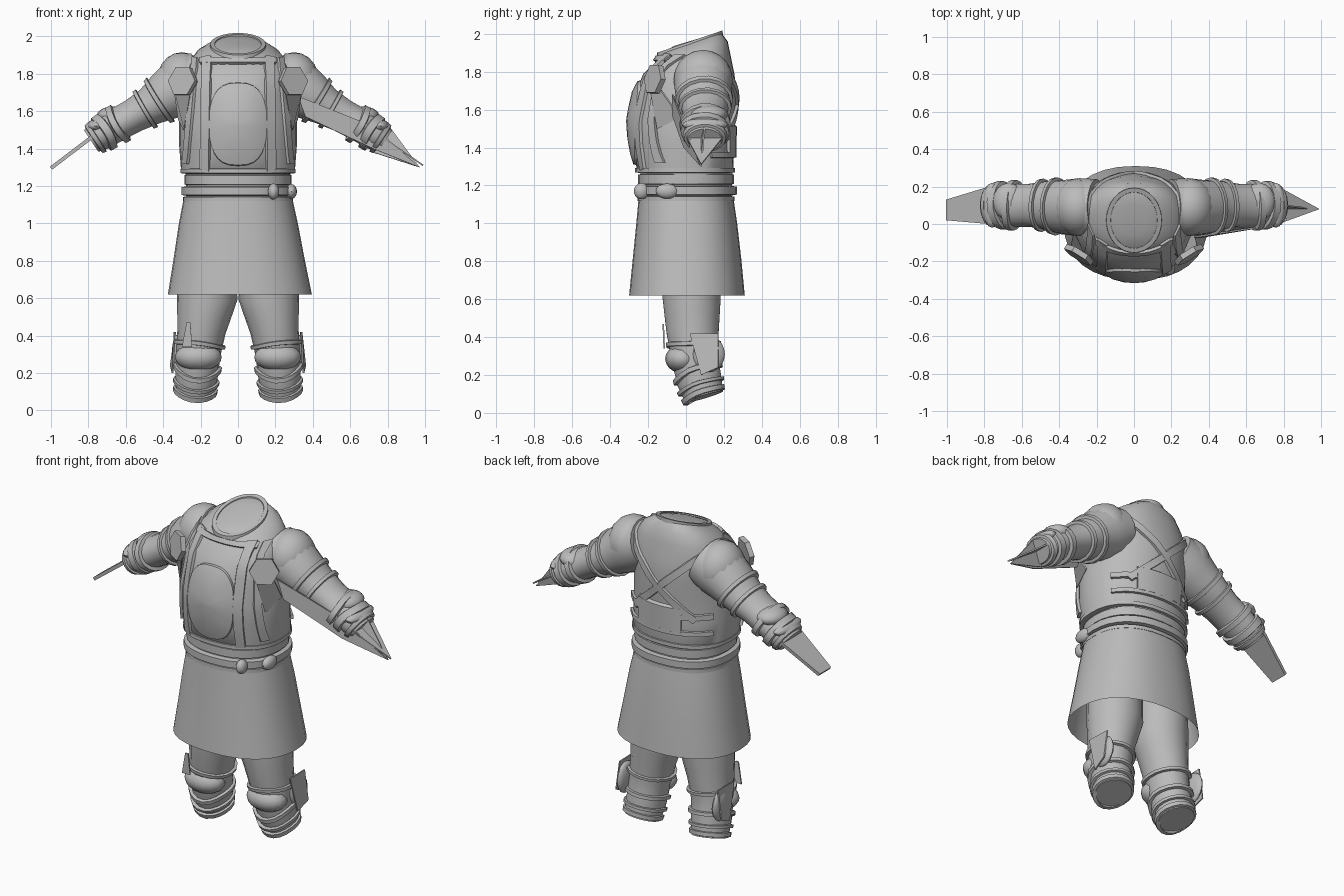
import bpy, bmesh, math
from mathutils import Vector as V
from mathutils.bvhtree import BVHTree

old = bpy.data.objects.get("Cube")
if old:
    bpy.data.objects.remove(old)

grey = bpy.data.materials.new("plain_grey")
grey.use_nodes = True
grey.diffuse_color = (0.5, 0.5, 0.5, 1)
grey.node_tree.nodes["Principled BSDF"].inputs["Base Color"].default_value = (0.5, 0.5, 0.5, 1)


def finish(name, bm, angle=40):
    bmesh.ops.recalc_face_normals(bm, faces=bm.faces)
    me = bpy.data.meshes.new(name)
    bm.to_mesh(me)
    bm.free()
    me.materials.append(grey)
    ob = bpy.data.objects.new(name, me)
    bpy.context.collection.objects.link(ob)
    bpy.ops.object.select_all(action='DESELECT')
    ob.select_set(True)
    bpy.context.view_layer.objects.active = ob
    bpy.ops.object.shade_smooth_by_angle(angle=math.radians(angle))
    return ob


def loft(name, rings, caps=(False, False), closed=False):
    bm = bmesh.new()
    vs = [[bm.verts.new(p) for p in r] for r in rings]
    n = len(vs[0])
    pairs = list(zip(vs, vs[1:])) + ([(vs[-1], vs[0])] if closed else [])
    for a, b in pairs:
        for i in range(n):
            j = (i + 1) % n
            bm.faces.new((a[i], a[j], b[j], b[i]))
    for use, r in zip(caps, (vs[0], vs[-1])):
        if use:
            bm.faces.new(r)
    return finish(name, bm)


def flat_ring(z, hx, front, back, tilt=0.0, cx=0.0, power=2.3, n=32):
    """Rounded body cross-section, optionally tilted up towards the back."""
    cy, hy, pts = (front + back) / 2, (back - front) / 2, []
    for i in range(n):
        a = math.tau * i / n
        c, s = math.cos(a), math.sin(a)
        x = hx * math.copysign(abs(c) ** (2 / power), c)
        y = hy * math.copysign(abs(s) ** (2 / power), s)
        pts.append(V((cx + x, cy + y, z + tilt * (cy + y))))
    return pts


def limb_ring(path, t, side, grow=0.0, dip=0.0, n=18):
    """Cross-section of a limb at path parameter t."""
    i = min(int(t), len(path) - 2)
    f = t - i
    p, q = V(path[i]), V(path[i + 1])
    m = p.lerp(q, f)
    lo, hi = V(path[max(i - 1, 0)]), V(path[min(i + 2, len(path) - 1)])
    d = ((q - lo).xyz.normalized().lerp((hi - p).xyz.normalized(), f)).normalized()
    u = (V(side) - d * d.dot(V(side))).normalized()
    w = d.cross(u)
    out = []
    for k in range(n):
        a = math.tau * k / n
        off = u * math.cos(a) * (m[4] + grow) + w * math.sin(a) * (m[3] + grow)
        front = max(0, -off.normalized().y) ** 2
        out.append(m.xyz + off + d * dip * front)
    return out


def band(name, path, t, side, width=0.12, grow=0.016, dip=0.0):
    steps = ((-width, -0.01), (-width * .7, grow), (width * .7, grow), (width, -0.01))
    loft(name, [limb_ring(path, t + dt, side, g, dip) for dt, g in steps], closed=True)


def slab(name, pts, thick=0.008):
    """Thin flat plate through a polygon."""
    bm = bmesh.new()
    pts = [V(p) for p in pts]
    nrm = (pts[1] - pts[0]).cross(pts[2] - pts[0]).normalized() * thick / 2
    a = [bm.verts.new(p + nrm) for p in pts]
    b = [bm.verts.new(p - nrm) for p in pts]
    bm.faces.new(a)
    bm.faces.new(b[::-1])
    for i in range(len(a)):
        j = (i + 1) % len(a)
        bm.faces.new((a[i], b[i], b[j], a[j]))
    return finish(name, bm, 20)


def blob(name, centre, size):
    bm = bmesh.new()
    bmesh.ops.create_uvsphere(bm, u_segments=16, v_segments=10, radius=1)
    for v in bm.verts:
        v.co = V([c + s * k for c, s, k in zip(centre, size, v.co)])
    return finish(name, bm)


# Torso, closed at the sloping neckline
torso = loft("torso", [
    flat_ring(1.12, .275, -.24, .24), flat_ring(1.27, .28, -.24, .245),
    flat_ring(1.29, .305, -.26, .25), flat_ring(1.42, .315, -.285, .25, power=2.1),
    flat_ring(1.54, .315, -.295, .255, power=2), flat_ring(1.68, .30, -.27, .27, power=2),
    flat_ring(1.79, .29, -.225, .255), flat_ring(1.86, .26, -.17, .235, .12),
    flat_ring(1.905, .22, -.15, .22, .25), flat_ring(1.935, .16, -.14, .19, .34),
    flat_ring(1.945, .13, -.125, .17, .34), flat_ring(1.955, .07, -.06, .10, .3)], (True, True))
bm = bmesh.new()
bm.from_mesh(torso.data)
skin = BVHTree.FromBMesh(bm)
bm.free()


def on_torso(x, z, lift, sign):
    """Point on the torso front (sign -1) or back (sign 1)."""
    hit, nrm, _, _ = skin.ray_cast(V((x, sign * 2, z)), V((0, -sign, 0)))
    if hit is None:
        return V((x, .08, z))
    if nrm.y * sign < 0:
        nrm = -nrm
    return hit + nrm * lift


def strap(name, a, b, sign, width=0.028, steps=10):
    """Padded strap laid over the torso between two (x, z) points."""
    a, b = V(a), V(b)
    d = (b - a).normalized()
    side = V((-d.y, d.x)) * width
    rings = []
    for k in range(steps + 1):
        p = a.lerp(b, k / steps)
        rings.append([on_torso(*(p + side * s), h, sign)
                      for s, h in ((-1, -.01), (-.8, .016), (.8, .016), (1, -.01))])
    loft(name, rings, (True, True))


# Raised belly plate on the breast
rings = []
for r, h in ((1.0, -.004), (.96, .014), (.7, .02), (.35, .022), (.08, .022)):
    ring = []
    for k in range(28):
        a = math.tau * k / 28
        c, s = math.cos(a), math.sin(a)
        x = .155 * r * math.copysign(abs(c) ** .75, c)
        z = 1.53 + .225 * r * math.copysign(abs(s) ** .75, s)
        ring.append(on_torso(x, z, h, -1))
    rings.append(ring)
loft("belly_plate", rings, (False, True))

# Breastplate edging and harness
for s, nm in ((1, "left"), (-1, "right")):
    strap(nm + "_chest_strap", (s * .175, 1.29), (s * .165, 1.885), -1)
    strap(nm + "_chest_edge", (s * .275, 1.32), (s * .225, 1.88), -1, .016)
    strap(nm + "_back_strap", (s * .24, 1.85), (-s * .2, 1.44), 1, .024)
strap("neck_edge", (-.2, 1.865), (.2, 1.865), -1, .016)
strap("back_band_upper", (-.27, 1.46), (.27, 1.46), 1, .02)
strap("back_band_lower", (-.27, 1.36), (.27, 1.36), 1, .016)
strap("back_pouch", (-.13, 1.44), (.16, 1.44), 1, .09)


def hoop(name, z0, z1, hx, front, back, bulge):
    zm = (z1 - z0) * .25
    loft(name, [flat_ring(z, hx + g, front - g, back + g) for z, g in
                ((z0, -.02), (z0 + zm / 2, bulge), (z1 - zm / 2, bulge), (z1, -.02))], closed=True)


hoop("breastplate_hem", 1.265, 1.295, .30, -.26, .25, .008)
hoop("belt", 1.145, 1.2, .285, -.25, .25, .018)
hoop("waist_sash", 1.2, 1.265, .275, -.24, .24, .012)
hoop("skirt_waist", 1.115, 1.145, .285, -.245, .245, .01)
blob("belt_buckle", (.19, -.235, 1.17), (.03, .04, .043))
blob("belt_loop", (.285, -.10, 1.17), (.03, .06, .04))

# Collar rim
loft("collar", [flat_ring(z, h, -h - .005, h + .045, .34, power=2) for z, h in
                ((1.925, .15), (1.952, .148), (1.952, .125), (1.93, .122))], closed=True)

# Long open skirt
loft("skirt", [flat_ring(1.135, .29, -.25, .25), flat_ring(1.0, .318, -.262, .27, cx=.002),
               flat_ring(.8, .352, -.282, .293, cx=.006), flat_ring(.62, .385, -.3, .31, cx=.01)])

for s, nm in ((1, "left_"), (-1, "right_")):
    # Sleeve, shoulder guard and bracer
    Y, X = (0, 1, 0), (1, 0, 0)
    arm = [(s * x, y, z, a, b) for x, y, z, a, b in (
        (.2, .09, 1.78, .14, .15), (.29, .09, 1.745, .16, .155), (.385, .09, 1.68, .135, .145),
        (.47, .1, 1.625, .105, .13), (.56, .1, 1.575, .092, .115), (.66, .1, 1.52, .09, .115),
        (.74, .1, 1.47, .085, .11), (.785, .1, 1.44, .07, .09))]
    loft(nm + "sleeve", [limb_ring(arm, t / 2, Y) for t in range(15)], (True, True))
    blob(nm + "shoulder_guard", (s * .30, .09, 1.76), (.135, .155, .155))
    band(nm + "shoulder_band", arm, 2.45, Y, .16)
    band(nm + "elbow_band", arm, 3.3, Y, .14)
    band(nm + "bracer_upper", arm, 4.8, Y, .2, .02, .02)
    band(nm + "bracer_lower", arm, 5.7, Y, .3, .018, -.02)
    band(nm + "cuff", arm, 6.5, Y, .3, .014)
    blob(nm + "elbow_guard", (s * .67, .12, 1.575), (.085, .10, .05))
    blob(nm + "wrist_guard", (s * .76, .1, 1.52), (.05, .12, .035))

    # Hexagonal chest disc at the armhole
    n = V((s * .5, -.8, .15)).normalized()
    u = n.cross(V((0, 0, 1))).normalized()
    w = n.cross(u)
    c = V((s * .295, -.165, 1.76))
    slab(nm + "chest_disc", [c + (u * math.cos(k * math.pi / 3) + w * math.sin(k * math.pi / 3)) * .085
                             for k in range(6)], .03)
    slab(nm + "armpit_flap", [(s * .25, -.19, 1.72), (s * .34, -.13, 1.7), (s * .32, -.03, 1.56),
                              (s * .29, -.15, 1.5)])

    # Trouser leg with knee and shin armour
    leg = [(s * x, y, z, b, a) for x, y, z, a, b in (
        (.165, .03, .95, .15, .16), (.165, .03, .6, .162, .155), (.195, .035, .43, .13, .14),
        (.212, .045, .3, .118, .125), (.222, .07, .17, .112, .12), (.23, .095, .085, .105, .105))]
    loft(nm + "trouser_leg", [limb_ring(leg, t / 2, X) for t in range(11)], (True, True))
    band(nm + "knee_band_upper", leg, 2.6, X, .1, .016, -.02)
    band(nm + "knee_band_lower", leg, 3.55, X, .12, .016, .05)
    band(nm + "shin_band", leg, 4.2, X, .14, .014, .03)
    band(nm + "ankle_band", leg, 4.75, X, .2, .012, .025)
    blob(nm + "knee_cap", (s * .212, -.02, .285), (.125, .09, .075))
    blob(nm + "knee_wing", (s * .325, .12, .31), (.028, .085, .095))
    slab(nm + "knee_wing_tab", [(s * .34, .02, .42), (s * .35, .08, .2), (s * .36, .17, .24), (s * .335, .17, .42)])

# Loose pointed cloth panels on the arms
slab("knee_tab", [(-.3, -.115, .34), (-.245, -.115, .34), (-.255, -.12, .47), (-.275, -.12, .47)])
slab("right_cuff_panel", [(-.77, .0, 1.47), (-1, .02, 1.295), (-1, .13, 1.295), (-.77, .2, 1.47)], .02)
slab("left_sleeve_panel", [(.32, -.07, 1.68), (.36, -.07, 1.57), (.72, -.01, 1.40), (.97, .08, 1.30), (.72, -.01, 1.52)])
slab("left_cuff_point", [(.77, .0, 1.46), (.99, .08, 1.31), (.77, .2, 1.46)])
slab("left_cuff_spike", [(.72, .06, 1.38), (.97, .08, 1.30), (.8, .1, 1.53)])
